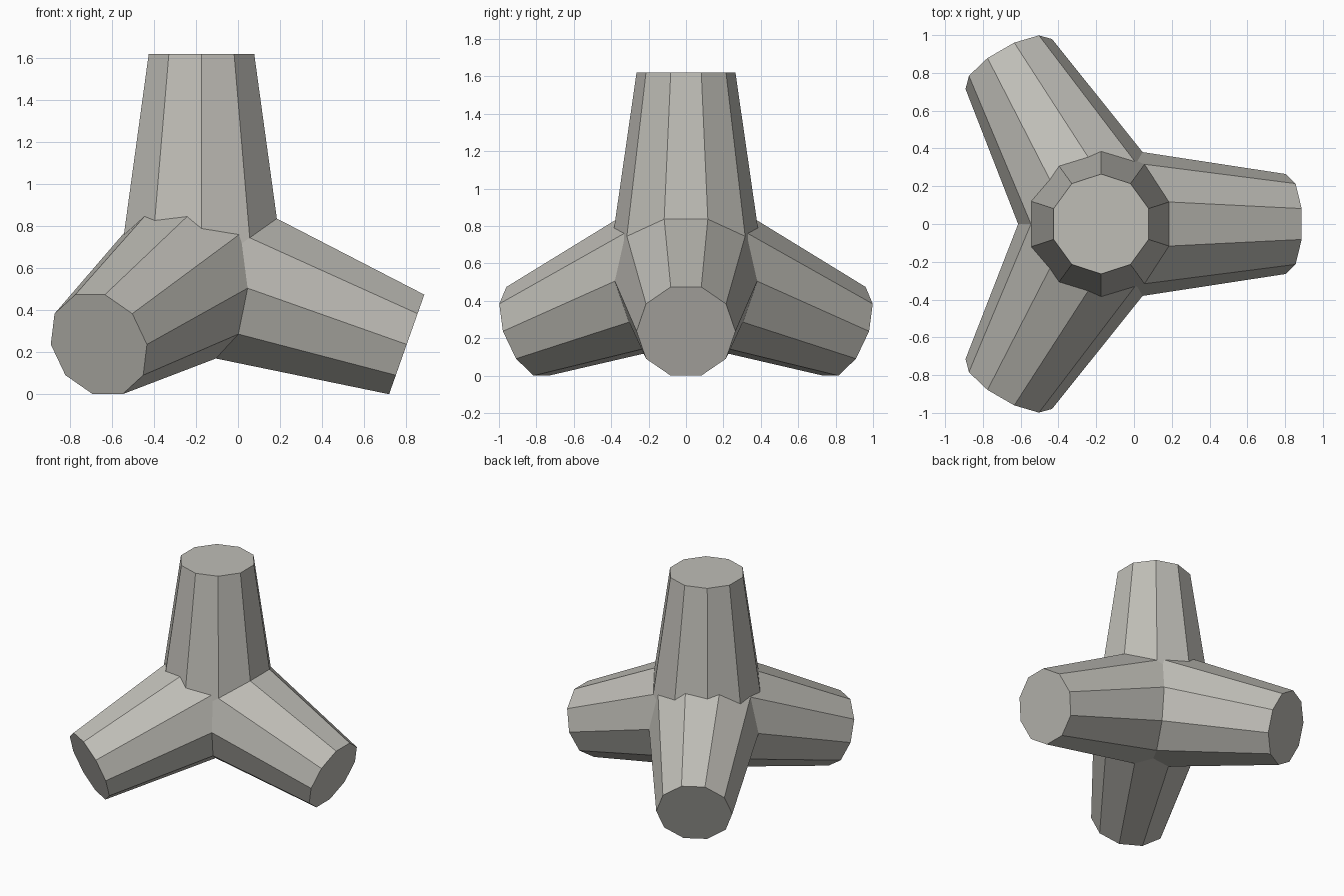
import bpy
import bmesh
import math
from mathutils import Matrix

if "Cube" in bpy.data.objects:
    bpy.data.objects.remove(bpy.data.objects["Cube"], do_unlink=True)

SIDES = 10
HUB = (-0.174, 0, 0.583)          # point where the four leg axes meet
LENGTH = 1.037
FLAT = math.cos(math.pi / SIDES)  # flat-to-centre over corner-to-centre
ROOT, TIP = 0.394 / FLAT, 0.2515 / FLAT
TILT = math.acos(-1 / 3)          # angle between any two legs

concrete = bpy.data.materials.new("concrete grey")
concrete.use_nodes = True
colour = (0.52, 0.51, 0.47, 1)
concrete.diffuse_color = colour
concrete.node_tree.nodes["Principled BSDF"].inputs["Base Color"].default_value = colour


def make_leg(name, tilt, turn):
    """Tapered ten-sided leg growing out of the hub."""
    bm = bmesh.new()
    bmesh.ops.create_cone(bm, cap_ends=True, segments=SIDES, radius1=ROOT,
                          radius2=TIP, depth=LENGTH,
                          matrix=Matrix.Translation((0, 0, LENGTH / 2)))
    bm.transform(Matrix.Translation(HUB) @ Matrix.Rotation(turn, 4, "Z")
                 @ Matrix.Rotation(tilt, 4, "Y"))
    mesh = bpy.data.meshes.new(name)
    bm.to_mesh(mesh)
    bm.free()
    mesh.materials.append(concrete)
    leg = bpy.data.objects.new(name, mesh)
    bpy.context.scene.collection.objects.link(leg)
    return leg


# Upright leg becomes the whole block once the three feet are fused to it
block = make_leg("breakwater_block", 0, 0)
feet = [make_leg("foot", TILT, math.radians(120 * i)) for i in range(3)]
for foot in feet:
    fuse = block.modifiers.new("fuse", "BOOLEAN")
    fuse.operation = "UNION"
    fuse.solver = "EXACT"
    fuse.object = foot

# Bake the union and drop the separate feet
bpy.context.view_layer.update()
evaluated = block.evaluated_get(bpy.context.evaluated_depsgraph_get())
fused = bpy.data.meshes.new_from_object(evaluated)
block.modifiers.clear()
block.data = fused
for foot in feet:
    bpy.data.objects.remove(foot, do_unlink=True)
